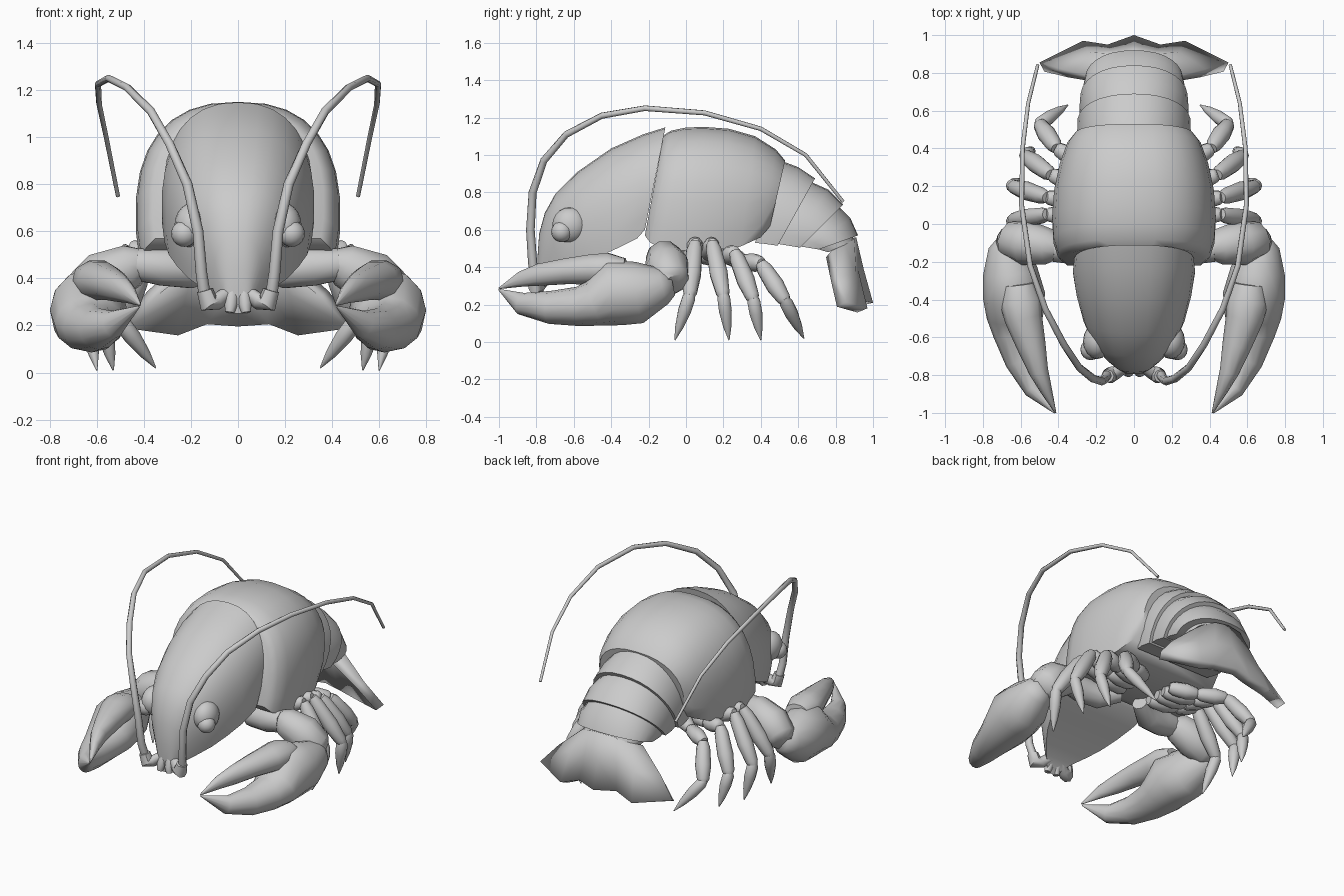
import bpy, bmesh
from math import sin, cos, pi, copysign
from mathutils import Vector, Matrix


def finish(name, bm, mirror=False, angle=0.8):
    bmesh.ops.recalc_face_normals(bm, faces=bm.faces)
    me = bpy.data.meshes.new(name)
    bm.to_mesh(me)
    bm.free()
    ob = bpy.data.objects.new(name, me)
    bpy.context.collection.objects.link(ob)
    bpy.ops.object.select_all(action='DESELECT')
    ob.select_set(True)
    bpy.context.view_layer.objects.active = ob
    bpy.ops.object.shade_smooth_by_angle(angle=angle)
    if mirror:
        ob.modifiers.new("mirror", 'MIRROR')
    return ob


def loft(bm, rings):
    vs = [[bm.verts.new(p) for p in r] for r in rings]
    n = len(vs[0])
    for a, b in zip(vs, vs[1:]):
        for i in range(n):
            j = (i + 1) % n
            bm.faces.new((a[i], a[j], b[j], b[i]))
    bm.faces.new(vs[0])
    bm.faces.new(vs[-1])


def arch(yb, zb, yt, zt, w, a0=-0.3, e=0.82, n=18):
    # domed section rising from bottom edge (yb, zb) to crown (yt, zt)
    pw = lambda v: copysign(abs(v) ** e, v)
    lo = pw(sin(a0))
    pts = []
    for i in range(n + 1):
        a = a0 + (pi - 2 * a0) * i / n
        f = (pw(sin(a)) - lo) / (1 - lo)
        pts.append((w * pw(cos(a)), yb + (yt - yb) * f, zb + (zt - zb) * f))
    return pts


def shell(name, sections, **kw):
    bm = bmesh.new()
    loft(bm, [arch(*s, **kw) for s in sections])
    return finish(name, bm)


def tube(bm, secs, n=10, up=(0, 0, 1)):
    # sections: x, y, z, half width, half height
    pts = [Vector(s[:3]) for s in secs]
    rings = []
    for i, s in enumerate(secs):
        t = (pts[min(i + 1, len(pts) - 1)] - pts[max(i - 1, 0)]).normalized()
        side = t.cross(Vector(up)).normalized()
        top = side.cross(t)
        rings.append([pts[i] + side * s[3] * cos(2 * pi * k / n)
                      + top * s[-1] * sin(2 * pi * k / n) for k in range(n)])
    loft(bm, rings)


def ball(bm, c, r):
    m = Matrix.Translation(c) @ Matrix.Diagonal((*r, 1))
    bmesh.ops.create_uvsphere(bm, u_segments=16, v_segments=10, radius=1, matrix=m)


# Main body shells
shell("carapace", [
    (-.22, .57, -.12, 1.105, .365), (-.19, .53, -.08, 1.13, .405),
    (-.12, .50, .0, 1.147, .428), (.02, .485, .1, 1.15, .435),
    (.15, .49, .23, 1.14, .425), (.29, .51, .37, 1.10, .395),
    (.40, .56, .48, 1.03, .355), (.45, .62, .53, .97, .315)])
shell("head", [
    (-.785, .25, -.79, .33, .04), (-.76, .29, -.795, .44, .065),
    (-.72, .325, -.785, .58, .105), (-.66, .36, -.755, .69, .16),
    (-.58, .40, -.70, .79, .218), (-.48, .45, -.58, .91, .268),
    (-.37, .50, -.40, 1.035, .305), (-.26, .555, -.23, 1.11, .325),
    (-.22, .60, -.11, 1.148, .318)], e=0.85)

# Overlapping tail segments
for i, seg in enumerate([
    [(.37, .53, .48, .98, .29), (.42, .525, .6, .935, .303), (.49, .515, .69, .875, .30)],
    [(.46, .53, .66, .86, .275), (.55, .515, .76, .815, .29), (.61, .505, .84, .735, .285)],
    [(.58, .515, .81, .73, .257), (.65, .505, .88, .66, .27), (.71, .495, .92, .57, .26)],
    [(.66, .51, .87, .6, .22), (.76, .48, .905, .54, .2)],
]):
    shell("tail_segment_%d" % (i + 1), seg, e=0.92)

# Tail fan with a centre plate and side lobes
rows = [[(0, .91, .56), (.10, .90, .55), (.18, .85, .52), (.22, .78, .49)],
        [(0, .95, .39), (.12, .92, .39), (.24, .91, .36), (.38, .82, .35)],
        [(0, 1.0, .21), (.14, .95, .22), (.27, .97, .18), (.50, .855, .215)]]
bm = bmesh.new()
v = [[bm.verts.new(p) for p in r] for r in rows]
for a, b in zip(v, v[1:]):
    for i in range(3):
        bm.faces.new((a[i], b[i], b[i + 1], a[i + 1]))
fan = finish("tail_fan", bm, True)
sol = fan.modifiers.new("thickness", 'SOLIDIFY')
sol.thickness = .06
# thicken towards the inside whichever way the normals settled
sol.offset = -1 if sum(p.normal.y for p in fan.data.polygons) > 0 else 1

# Arms
bm = bmesh.new()
tube(bm, [(.08, -.04, .46, .05), (.20, -.11, .43, .075), (.32, -.13, .45, .085),
          (.43, -.13, .46, .07)])
tube(bm, [(.40, -.13, .47, .06), (.45, -.12, .455, .095), (.57, -.1, .40, .12),
          (.66, -.08, .33, .10), (.69, -.06, .31, .06)])
finish("arms", bm, True)

# Claws: palm with fixed finger, and hinged upper finger
bm = bmesh.new()
tube(bm, [(.67, -.07, .31, .05, .06), (.67, -.12, .30, .10, .10),
          (.655, -.25, .265, .145, .165), (.635, -.38, .265, .165, .18),
          (.63, -.49, .205, .15, .125), (.62, -.58, .19, .125, .105),
          (.59, -.73, .185, .09, .088), (.53, -.88, .205, .05, .06),
          (.42, -1.0, .28, .004, .004)], n=12)
finish("claw_palms", bm, True, 1.0)
bm = bmesh.new()
tube(bm, [(.61, -.32, .40, .08, .05), (.60, -.41, .39, .11, .09),
          (.585, -.50, .388, .10, .085), (.545, -.64, .378, .078, .072),
          (.505, -.78, .36, .052, .062), (.465, -.88, .336, .032, .043),
          (.415, -1.0, .287, .004, .004)], n=10)
finish("claw_upper_fingers", bm, True, 1.0)

# Walking legs: chains of spindle-shaped joints ending in a point
legs = [
    [(.10, .02, .46), (.30, .04, .47), (.46, .05, .53), (.645, .02, .25), (.60, -.06, .01)],
    [(.10, .10, .46), (.30, .12, .46), (.46, .14, .53), (.645, .20, .25), (.60, .23, .01)],
    [(.10, .16, .46), (.30, .21, .45), (.44, .26, .48), (.575, .36, .23), (.53, .40, .01)],
    [(.10, .22, .46), (.25, .31, .43), (.41, .40, .42), (.50, .53, .22), (.35, .63, .02)]]
for i, joints in enumerate(legs):
    bm = bmesh.new()
    for k, (a, b) in enumerate(zip(joints, joints[1:])):
        a, b = Vector(a), Vector(b)
        prof = [(0, .03), (.15, .043), (.6, .05), (.95, .038), (1.03, .025)]
        if k == 3:
            prof = [(-.08, .02), (.05, .036), (.35, .036), (.7, .023), (1, .003)]
        tube(bm, [(*a.lerp(b, t), r) for t, r in prof], n=10, up=(0, 1, .1))
    finish("walking_legs_%d" % (i + 1), bm, True)

# Antennae with stubby bases
path = [(.14, -.795, .32), (.155, -.82, .42), (.17, -.832, .6), (.215, -.82, .8), (.29, -.76, .97),
        (.37, -.64, 1.11), (.47, -.45, 1.21), (.55, -.22, 1.25), (.595, .1, 1.225),
        (.59, .4, 1.14), (.56, .64, 1.0), (.51, .84, .75)]
bm = bmesh.new()
tube(bm, [(*p, .026 - .017 * i / 11) for i, p in enumerate(path)], n=8, up=(1, 0, .2))
finish("antennae", bm, True, 1.0)
bm = bmesh.new()
tube(bm, [(.04, -.75, .34, .03), (.09, -.785, .30, .035), (.125, -.8, .295, .045),
          (.14, -.805, .35, .035)], n=8, up=(0, 1, 0))
tube(bm, [(.025, -.76, .34, .03), (.03, -.785, .29, .028), (.035, -.79, .255, .02)],
     n=8, up=(0, 1, 0))
finish("antenna_bases", bm, True)

# Eyes with bulging lids
bm = bmesh.new()
ball(bm, (.195, -.62, .625), (.075, .095, .095))
finish("eyelids", bm, True)
bm = bmesh.new()
ball(bm, (.228, -.665, .59), (.056, .056, .056))
finish("eyeballs", bm, True)
